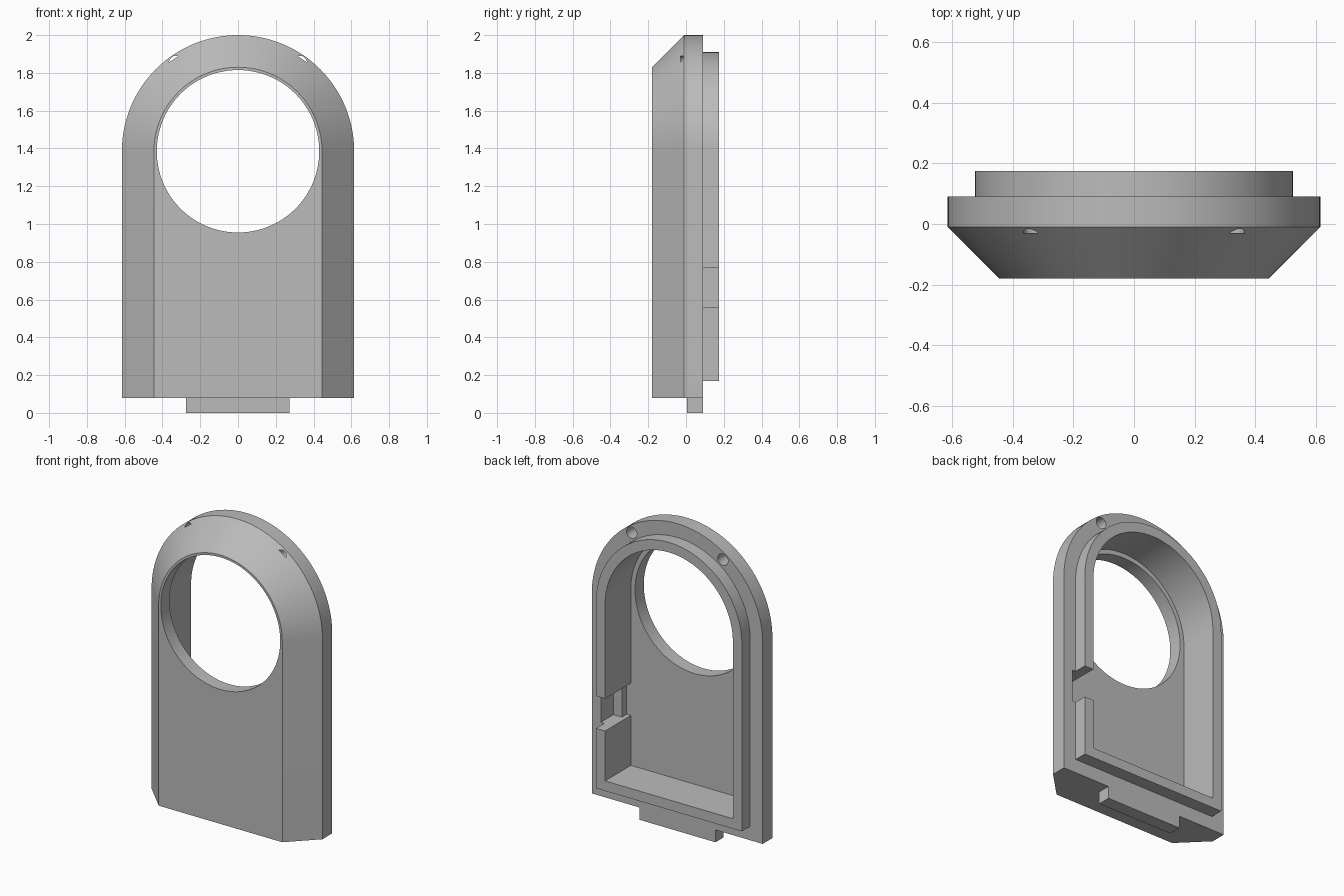
import bpy, bmesh, math
from mathutils import Matrix, Vector

cube = bpy.data.objects.get("Cube")
if cube:
    bpy.data.objects.remove(cube, do_unlink=True)

CENTRE_Z = 1.385   # centre of the arch and of the round opening
ARC_STEPS = 64

grey = bpy.data.materials.new("plain grey")
grey.use_nodes = True
colour = (0.5, 0.5, 0.5, 1)
grey.diffuse_color = colour
grey.node_tree.nodes["Principled BSDF"].inputs["Base Color"].default_value = colour


def finish(name, bm):
    bmesh.ops.recalc_face_normals(bm, faces=bm.faces)
    mesh = bpy.data.meshes.new(name)
    bm.to_mesh(mesh)
    bm.free()
    mesh.materials.append(grey)
    obj = bpy.data.objects.new(name, mesh)
    bpy.context.collection.objects.link(obj)
    return obj


def arch_loft(name, sections):
    """Join arch outlines given as (y, half width, bottom z)."""
    bm = bmesh.new()
    rings = []
    for y, r, bottom in sections:
        pts = [(r, bottom)]
        for i in range(ARC_STEPS + 1):
            a = math.pi * i / ARC_STEPS
            pts.append((r * math.cos(a), CENTRE_Z + r * math.sin(a)))
        pts.append((-r, bottom))
        rings.append([bm.verts.new((x, y, z)) for x, z in pts])
    for a, b in zip(rings, rings[1:]):
        for i in range(len(a)):
            j = (i + 1) % len(a)
            bm.faces.new((a[i], a[j], b[j], b[i]))
    bm.faces.new(rings[0])
    bm.faces.new(rings[-1])
    return finish(name, bm)


def box(name, low, high):
    low, high = Vector(low), Vector(high)
    bm = bmesh.new()
    bmesh.ops.create_cube(bm, size=1, matrix=Matrix.Translation((low + high) / 2)
                          @ Matrix.Diagonal((*(high - low), 1)))
    return finish(name, bm)


def cylinder_y(name, x, z, radius, y0, y1, sides):
    bm = bmesh.new()
    place = Matrix.Translation((x, (y0 + y1) / 2, z)) @ Matrix.Rotation(math.pi / 2, 4, "X")
    bmesh.ops.create_cone(bm, cap_ends=True, segments=sides, radius1=radius,
                          radius2=radius, depth=y1 - y0, matrix=place)
    return finish(name, bm)


def select_only(obj):
    bpy.ops.object.select_all(action="DESELECT")
    obj.select_set(True)
    bpy.context.view_layer.objects.active = obj


def cut(target, cutter):
    cutter.hide_render = True
    select_only(target)
    mod = target.modifiers.new("cut", "BOOLEAN")
    mod.operation = "DIFFERENCE"
    mod.solver = "EXACT"
    mod.object = cutter
    bpy.ops.object.modifier_apply(modifier=mod.name)
    bpy.data.objects.remove(cutter, do_unlink=True)


# Housing with sloped front edge and a raised rim on the back
housing = arch_loft("housing", [
    (-0.18, 0.445, 0.08), (-0.01, 0.615, 0.08), (0.09, 0.615, 0.08),
    (0.09, 0.525, 0.17), (0.175, 0.525, 0.17)])

# Hollow back and round opening in the front
cut(housing, arch_loft("cavity_cutter", [(-0.09, 0.46, 0.235), (0.3, 0.46, 0.235)]))
cut(housing, cylinder_y("opening_cutter", 0, CENTRE_Z, 0.43, -0.3, 0, 128))

# Stepped notch in the left wall
cut(housing, box("notch_cutter", (0.40, -0.04, 0.56), (0.55, 0.3, 0.77)))
cut(housing, box("notch_step_cutter", (0.40, -0.09, 0.56), (0.49, 0.1, 0.77)))

# Two peg holes in the back of the arch
for side in (-1, 1):
    angle = side * math.radians(35)
    cut(housing, cylinder_y("peg_hole_cutter", 0.572 * math.sin(angle),
                            CENTRE_Z + 0.572 * math.cos(angle), 0.037, -0.03, 0.3, 32))

select_only(housing)
bpy.ops.object.shade_smooth_by_angle(angle=math.radians(25))

# Locating tab under the housing
box("bottom_tab", (-0.275, 0.005, 0), (0.272, 0.09, 0.08))
